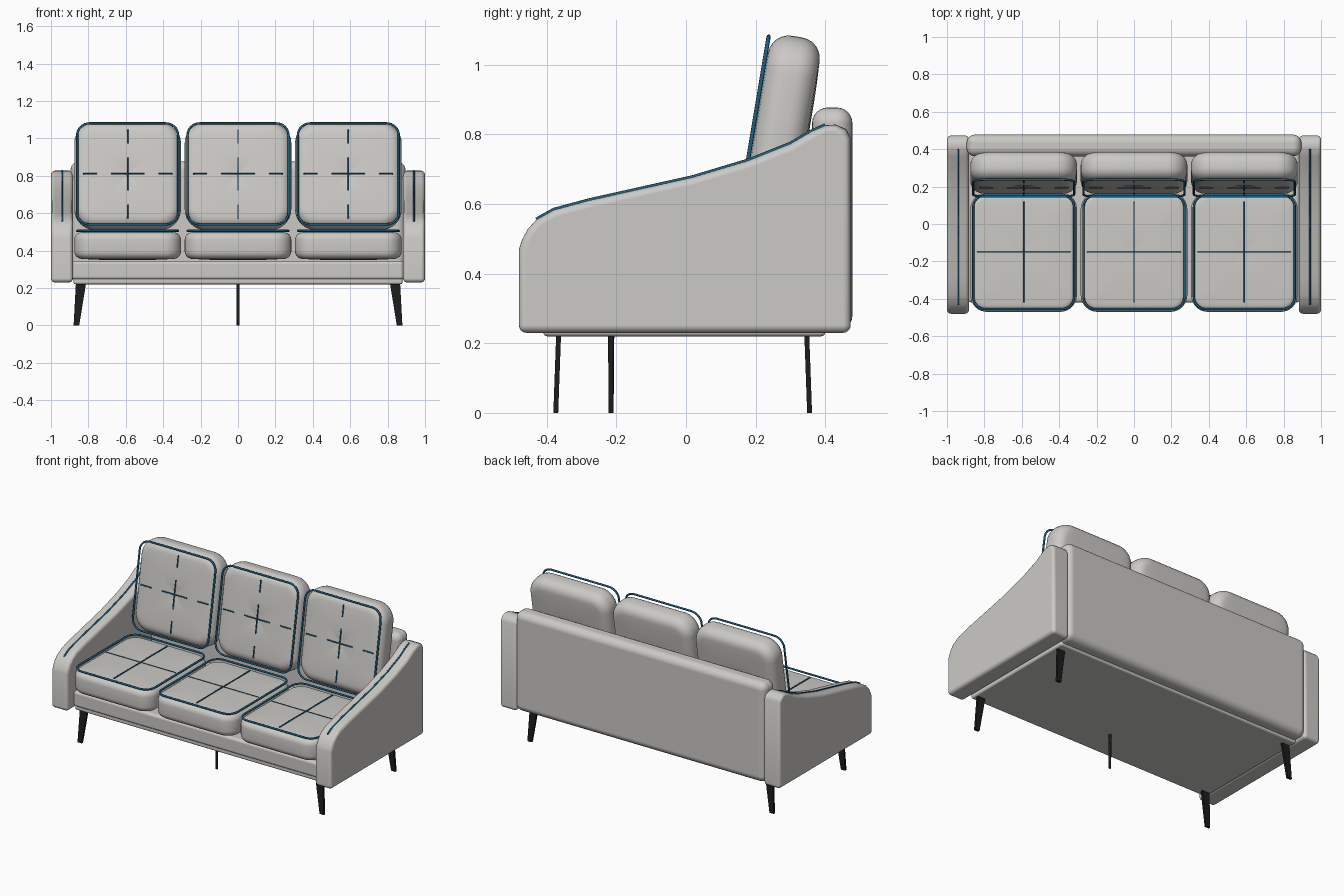
import bpy, bmesh, math
from mathutils import Matrix, Vector

if "Cube" in bpy.data.objects:
    bpy.data.objects.remove(bpy.data.objects["Cube"], do_unlink=True)


def material(name, rgb, rough):
    m = bpy.data.materials.new(name)
    m.use_nodes = True
    m.diffuse_color = (*rgb, 1)
    bsdf = m.node_tree.nodes["Principled BSDF"]
    bsdf.inputs["Base Color"].default_value = (*rgb, 1)
    bsdf.inputs["Roughness"].default_value = rough
    return m


FABRIC = material("light grey fabric", (0.60, 0.59, 0.565), 0.9)
PIPING = material("blue piping", (0.012, 0.12, 0.22), 0.7)
BLACK = material("black legs", (0.012, 0.012, 0.012), 0.5)


def mesh_object(name, bm, mat, bevel=0, segments=4):
    bmesh.ops.recalc_face_normals(bm, faces=bm.faces)
    me = bpy.data.meshes.new(name)
    bm.to_mesh(me)
    bm.free()
    me.materials.append(mat)
    if mat != BLACK:
        me.shade_smooth()
    ob = bpy.data.objects.new(name, me)
    bpy.context.collection.objects.link(ob)
    if bevel:
        mod = ob.modifiers.new("soft edges", "BEVEL")
        mod.width, mod.segments = bevel, segments
        mod.limit_method = "ANGLE"
        mod.angle_limit = math.radians(40)
        mod.harden_normals = True
    return ob


def box(name, low, high, mat, bevel=0, segments=4):
    low, high = Vector(low), Vector(high)
    bm = bmesh.new()
    bmesh.ops.create_cube(bm, size=1)
    for v in bm.verts:
        v.co = (low + high) / 2 + v.co * (high - low)
    return mesh_object(name, bm, mat, bevel, segments)


def tube(name, points, radius, cyclic=False, matrix=Matrix()):
    cu = bpy.data.curves.new(name, "CURVE")
    cu.dimensions = "3D"
    cu.bevel_depth, cu.bevel_resolution = radius, 2
    cu.use_fill_caps = True
    sp = cu.splines.new("POLY")
    sp.points.add(len(points) - 1)
    for p, co in zip(sp.points, points):
        p.co = (*co, 1)
    sp.use_cyclic_u = cyclic
    cu.materials.append(PIPING)
    ob = bpy.data.objects.new(name, cu)
    ob.matrix_world = matrix
    bpy.context.collection.objects.link(ob)


def rounded_rect(w, d, r, z, steps=8):
    pts = []
    for q, (sx, sy) in enumerate([(1, 1), (-1, 1), (-1, -1), (1, -1)]):
        for i in range(steps + 1):
            a = math.pi / 2 * (q + i / steps)
            pts.append((sx * (w / 2 - r) + r * math.cos(a),
                        sy * (d / 2 - r) + r * math.sin(a), z))
    return pts


def cushion(name, w, d, h, corner, edge, puff, dip, matrix):
    """Pillow lofted from rounded rectangles, with puffed and tufted faces."""
    half = []
    for i in range(7):
        a = math.pi / 2 * i / 6
        inset = edge * (1 - math.cos(a))
        z = h / 2 - edge + edge * math.sin(a)
        half.append(rounded_rect(w - 2 * inset, d - 2 * inset, corner - inset, z))
    for s in (0.85, 0.7, 0.5, 0.3, 0.15, 0.05):
        z = h / 2 + puff * (1 - s * s) - dip * (1 - s) ** 4
        half.append([(x * s, y * s, z) for x, y, _ in half[6]])
    rings = [[(x, y, -z) for x, y, z in ring] for ring in reversed(half)] + half
    bm = bmesh.new()
    loops = [[bm.verts.new(p) for p in ring] for ring in rings]
    n = len(loops[0])
    for a, b in zip(loops, loops[1:]):
        for i in range(n):
            j = (i + 1) % n
            bm.faces.new((a[i], a[j], b[j], b[i]))
    bm.faces.new(loops[0][::-1])
    bm.faces.new(loops[-1])
    mesh_object(name, bm, FABRIC).matrix_world = matrix


# Side arms: sloping profile extruded across the width
SLOPE = [(0.40, 0.826), (0.36, 0.808), (0.30, 0.773), (0.18, 0.725), (0.02, 0.677),
         (-0.28, 0.610), (-0.38, 0.583), (-0.43, 0.555)]
PROFILE = ([(-0.48, 0.23), (0.473, 0.23), (0.473, 0.79), (0.46, 0.815), (0.43, 0.828)]
           + SLOPE + [(-0.455, 0.527), (-0.472, 0.495), (-0.48, 0.47)])
for side, sx in (("left", 1), ("right", -1)):
    bm = bmesh.new()
    face = bm.faces.new([bm.verts.new((sx * 0.882, y, z)) for y, z in PROFILE])
    ext = bmesh.ops.extrude_face_region(bm, geom=[face])
    for v in ext["geom"]:
        if isinstance(v, bmesh.types.BMVert):
            v.co.x = sx * 1.0
    mesh_object(side + "_arm", bm, FABRIC, 0.022)
    tube(side + "_arm_piping", [(sx * 0.94, y, z + 0.001) for y, z in SLOPE], 0.005)

# Frame
box("back_panel", (-0.895, 0.362, 0.235), (0.895, 0.478, 0.877), FABRIC, 0.045, 6)
box("seat_base", (-0.885, -0.42, 0.245), (0.885, 0.42, 0.345), FABRIC, 0.018)
box("bottom_panel", (-0.88, -0.41, 0.22), (0.88, 0.40, 0.26), FABRIC, 0.012)

# Seat and back cushions with their piping and stitched crosses
LEAN = Matrix.Rotation(math.radians(80.5), 4, "X")
for label, x in (("right", -0.59), ("middle", 0), ("left", 0.59)):
    seat = Matrix.Translation((x, -0.15, 0.427))
    name = label + "_seat_cushion"
    cushion(name, 0.57, 0.64, 0.142, 0.09, 0.04, 0.008, 0.006, seat)
    tube(name + "_piping", rounded_rect(0.54, 0.61, 0.065, 0.079), 0.006, True, seat)
    tube(name + "_long_stitch", [(0, -0.27, 0.078), (0, 0.27, 0.078)], 0.004, False, seat)
    tube(name + "_cross_stitch", [(-0.25, 0, 0.078), (0.25, 0, 0.078)], 0.002, False, seat)

    back = Matrix.Translation((x, 0.272, 0.797)) @ LEAN
    name = label + "_back_cushion"
    cushion(name, 0.57, 0.575, 0.15, 0.11, 0.06, 0.006, 0.012, back)
    tube(name + "_piping", rounded_rect(0.54, 0.548, 0.065, 0.081), 0.006, True, back)
    for k, (a, b) in enumerate(((-0.24, -0.165), (-0.09, 0.09), (0.165, 0.24))):
        tube(f"{name}_upright_stitch_{k}", [(0, a, 0.079), (0, b, 0.079)], 0.004, False, back)
        tube(f"{name}_level_stitch_{k}", [(a, 0, 0.079), (b, 0, 0.079)], 0.004, False, back)

# Corner legs: flat tapered blades splayed outward
for end, sy, y in (("front", -1, -0.366), ("back", 1, 0.347)):
    for side, sx in (("left", 1), ("right", -1)):
        leg = box(f"{end}_{side}_leg", (-0.5, -0.007, 0), (0.5, 0.007, 0.222), BLACK)
        for v in leg.data.vertices:
            top = v.co.z > 0.1
            v.co.x = sx * (0.84 if top else 0.864) + v.co.x * (0.054 if top else 0.03)
            v.co.y += y + (0 if top else sy * 0.008)

# Slim round support leg under the middle
bm = bmesh.new()
bmesh.ops.create_cone(bm, cap_ends=True, segments=16, radius1=0.007, radius2=0.009, depth=0.222,
                      matrix=Matrix.Translation((0, -0.215, 0.111)))
mesh_object("middle_leg", bm, BLACK)
